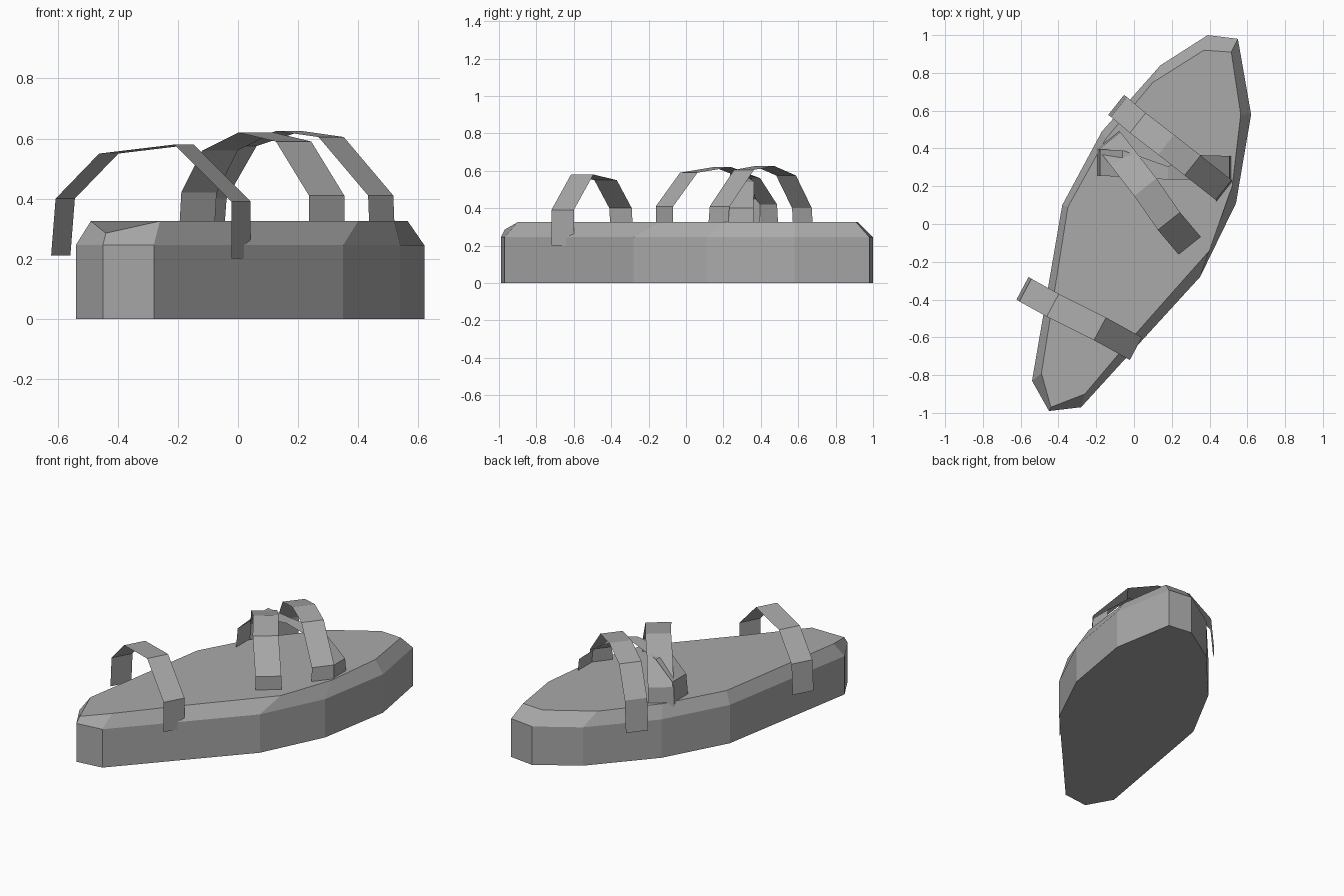
import bpy
import bmesh
from mathutils import Vector

cube = bpy.data.objects.get("Cube")
if cube:
    bpy.data.objects.remove(cube)

# One plain grey for the whole shoe
grey = bpy.data.materials.new("plain grey")
grey.use_nodes = True
colour = (0.4, 0.4, 0.4, 1)
grey.diffuse_color = colour
grey.node_tree.nodes["Principled BSDF"].inputs["Base Color"].default_value = colour


def finish(bm, name):
    mesh = bpy.data.meshes.new(name)
    bm.to_mesh(mesh)
    bm.free()
    mesh.materials.append(grey)
    obj = bpy.data.objects.new(name, mesh)
    bpy.context.collection.objects.link(obj)
    return obj


def make_sole(outer, inner, shoulder, top):
    """Stack three outlines: base, shoulder and the smaller top rim."""
    bm = bmesh.new()
    layers = [(outer, 0), (outer, shoulder), (inner, top)]
    rings = [[bm.verts.new((x, y, z)) for x, y in pts] for pts, z in layers]
    count = len(outer)
    for low, high in zip(rings, rings[1:]):
        for i in range(count):
            j = (i + 1) % count
            bm.faces.new((low[i], low[j], high[j], high[i]))
    bm.faces.new(rings[0][::-1])
    bm.faces.new(rings[-1])
    # The heel tip dips a little below the rest of the rim
    rings[2][0].co.z -= 0.04
    bmesh.ops.recalc_face_normals(bm, faces=bm.faces)
    return finish(bm, "sole")


def make_strap(name, path, across, widths):
    """Flat ribbon along a path; across is its sideways direction."""
    bm = bmesh.new()
    side = Vector((*across, 0)).normalized()
    pairs = []
    for point, width in zip(path, widths):
        p = Vector(point)
        pairs.append([bm.verts.new(p + side * width * s / 2) for s in (-1, 1)])
    for (a, b), (c, d) in zip(pairs, pairs[1:]):
        bm.faces.new((a, c, d, b))
    bmesh.ops.recalc_face_normals(bm, faces=bm.faces)
    if sum(f.normal.z for f in bm.faces) < 0:
        bmesh.ops.reverse_faces(bm, faces=bm.faces)
    return finish(bm, name)


# Sole outlines, counter-clockwise from the heel tip
outer = [(-.45, -.99), (-.28, -.97), (.03, -.63), (.35, -.28), (.54, .11),
         (.62, .58), (.55, .98), (.39, 1), (.14, .84), (-.17, .49),
         (-.38, .1), (-.54, -.83)]
inner = [(-.44, -.97), (-.26, -.9), (.01, -.58), (.4, -.14), (.52, .2),
         (.565, .58), (.515, .91), (.37, .92), (.1, .75), (-.15, .45),
         (-.35, .09), (-.49, -.79)]
make_sole(outer, inner, 0.245, 0.325)

# Heel strap
make_strap("heel_strap",
           [(-.59, -.34, .21), (-.575, -.35, .4), (-.43, -.43, .55),
            (-.18, -.555, .58), (.01, -.66, .39), (.01, -.66, .2)],
           (.47, .88), [.136] * 6)

# Outer toe strap, hooked over both edges of the sole
make_strap("outer_toe_strap",
           [(-.095, .63, .2), (-.08, .62, .4), (.02, .535, .575),
            (.17, .42, .625), (.31, .31, .605), (.475, .18, .41),
            (.48, .17, .28)],
           (.62, .78), [.135] * 7)

# Inner toe strap, crossing the outer one
make_strap("inner_toe_strap",
           [(-.14, .45, .24), (-.13, .44, .42), (-.06, .35, .56),
            (.06, .195, .62), (.185, .015, .59), (.295, -.115, .41),
            (.295, -.115, .25)],
           (.78, .62), [.15] * 7)

# Middle strap, pinched where the other two cross
make_strap("middle_strap",
           [(-.2, .325, .25), (-.18, .325, .45), (-.06, .32, .56),
            (.18, .27, .585), (.34, .3, .54), (.505, .29, .4),
            (.52, .29, .25)],
           (0, 1), [.14, .14, .14, .07, .13, .14, .14])
